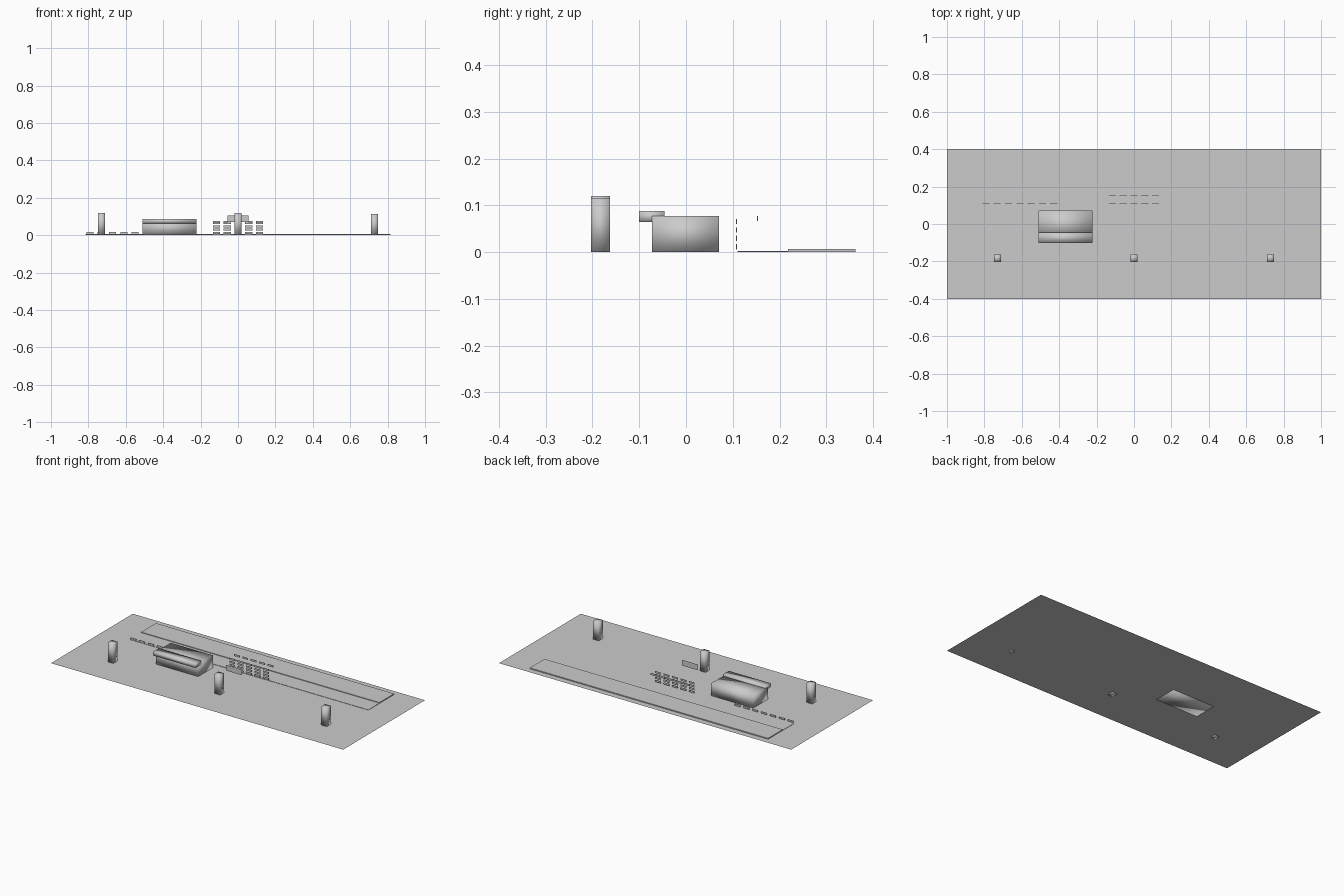
import bpy, bmesh

if "Cube" in bpy.data.objects:
    bpy.data.objects.remove(bpy.data.objects["Cube"])

grey = bpy.data.materials.new("light grey")
grey.diffuse_color = (0.6, 0.6, 0.6, 1)
grey.use_nodes = True
grey.node_tree.nodes["Principled BSDF"].inputs["Base Color"].default_value = grey.diffuse_color


def build(name, boxes, smooth=True):
    """One object made of boxes given as (x0, x1, y0, y1, z0, z1)."""
    bm = bmesh.new()
    for x0, x1, y0, y1, z0, z1 in boxes:
        for v in bmesh.ops.create_cube(bm, size=1)["verts"]:
            v.co = (x1 if v.co.x > 0 else x0,
                    y1 if v.co.y > 0 else y0,
                    z1 if v.co.z > 0 else z0)
    for f in bm.faces:
        f.smooth = smooth
    return finish(name, bm)


def sheet(name, corners):
    """One flat four-sided sheet."""
    bm = bmesh.new()
    bm.faces.new([bm.verts.new(c) for c in corners])
    return finish(name, bm)


def finish(name, bm):
    me = bpy.data.meshes.new(name)
    bm.to_mesh(me)
    bm.free()
    me.materials.append(grey)
    ob = bpy.data.objects.new(name, me)
    bpy.context.collection.objects.link(ob)
    return ob


# flat base
sheet("base", [(-1, -0.4, 0), (1, -0.4, 0), (1, 0.4, 0), (-1, 0.4, 0)])

# long low platform and the thin strip in front of it
build("platform", [(-0.815, 0.815, 0.218, 0.362, 0, 0.006)], False)
build("strip", [(-0.815, 0.815, 0.11, 0.25, 0, 0.002)], False)

# block with a projecting ledge along its upper front edge
build("block", [(-0.51, -0.222, -0.073, 0.071, 0, 0.077)])
build("ledge", [(-0.51, -0.222, -0.101, -0.046, 0.064, 0.088)])

# three square posts
for x, top, side in ((-0.73, 0.12, "left"), (0, 0.12, "middle"), (0.73, 0.114, "right")):
    build(side + "_post", [(x - 0.019, x + 0.019, -0.203, -0.163, 0, top)])

# free-standing sign sheet behind the middle post
sheet("sign_panel", [(-0.055, -0.04, 0.07), (0.055, -0.04, 0.07),
                     (0.055, -0.04, 0.105), (-0.055, -0.04, 0.105)])


def plate(x, y, z):
    return (x - 0.019, x + 0.019, y - 0.0015, y + 0.0015, z - 0.0055, z + 0.0055)


# grid of small upright plates, a rear row, and a low row on the left
cols = [i * 0.0575 for i in range(-2, 3)]
build("plate_grid", [plate(x, 0.108, 0.0115 + r * 0.018) for x in cols for r in range(4)], False)
build("rear_plate_row", [plate(x, 0.153, 0.0715) for x in cols], False)
build("low_plate_row", [plate(-0.792 + i * 0.0605, 0.108, 0.0105) for i in range(7)], False)
